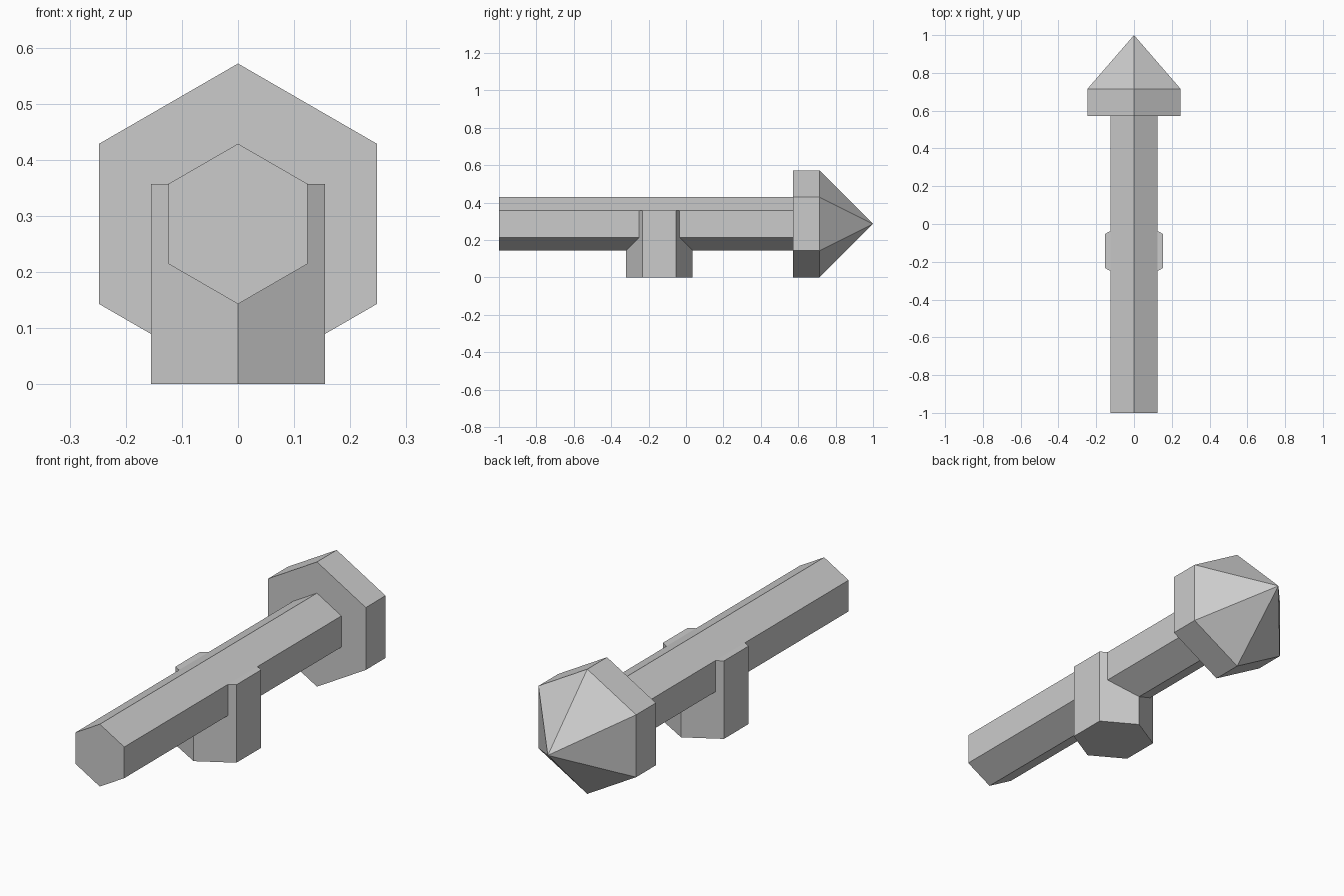
import bpy
import bmesh
from math import pi
from mathutils import Matrix, Vector

cube = bpy.data.objects.get("Cube")
if cube:
    bpy.data.objects.remove(cube, do_unlink=True)

# Plain grey for every part
GREY = (0.6, 0.6, 0.6, 1.0)
grey = bpy.data.materials.new("plain_grey")
grey.use_nodes = True
grey.diffuse_color = GREY
bsdf = next(n for n in grey.node_tree.nodes if n.type == "BSDF_PRINCIPLED")
bsdf.inputs["Base Color"].default_value = GREY

UNIT = 1 / 7            # shaft radius; the other sizes are multiples of it
AXIS_Z = 2 * UNIT       # height of the shaft axis
ALONG_Y = Matrix.Rotation(-pi / 2, 4, "X")


def hex_prism(bm, radius, start, length, turn=Matrix(), tip=None):
    """Add a six-sided prism, or a cone when tip is 0."""
    top = radius if tip is None else tip
    shift = Matrix.Translation((0, 0, length / 2))
    bmesh.ops.create_cone(bm, cap_ends=True, segments=6, radius1=radius,
                          radius2=top, depth=length,
                          matrix=Matrix.Translation(start) @ turn @ shift)


def finish(bm, name):
    bmesh.ops.remove_doubles(bm, verts=bm.verts, dist=1e-4)
    bmesh.ops.recalc_face_normals(bm, faces=bm.faces)
    mesh = bpy.data.meshes.new(name)
    bm.to_mesh(mesh)
    bm.free()
    mesh.materials.append(grey)
    obj = bpy.data.objects.new(name, mesh)
    bpy.context.collection.objects.link(obj)
    return obj


# Long shaft
bm = bmesh.new()
hex_prism(bm, UNIT, Vector((0, -1, AXIS_Z)), 11 * UNIT, ALONG_Y)
finish(bm, "shaft")

# Head: collar and pointed tip joined into one closed solid
bm = bmesh.new()
hex_prism(bm, 2 * UNIT, Vector((0, 4 * UNIT, AXIS_Z)), UNIT, ALONG_Y)
hex_prism(bm, 2 * UNIT, Vector((0, 5 * UNIT, AXIS_Z)), 2 * UNIT, ALONG_Y, tip=0)
bmesh.ops.remove_doubles(bm, verts=bm.verts, dist=1e-4)
inner = [f for f in bm.faces
         if abs(f.normal.y) > 0.99 and abs(f.calc_center_median().y - 5 * UNIT) < 0.01]
bmesh.ops.delete(bm, geom=inner, context="FACES_ONLY")
finish(bm, "pointed_head")

# Upright post under the shaft
bm = bmesh.new()
hex_prism(bm, 1.25 * UNIT, Vector((0, -UNIT, 0)), 2.5 * UNIT)
finish(bm, "support_post")
